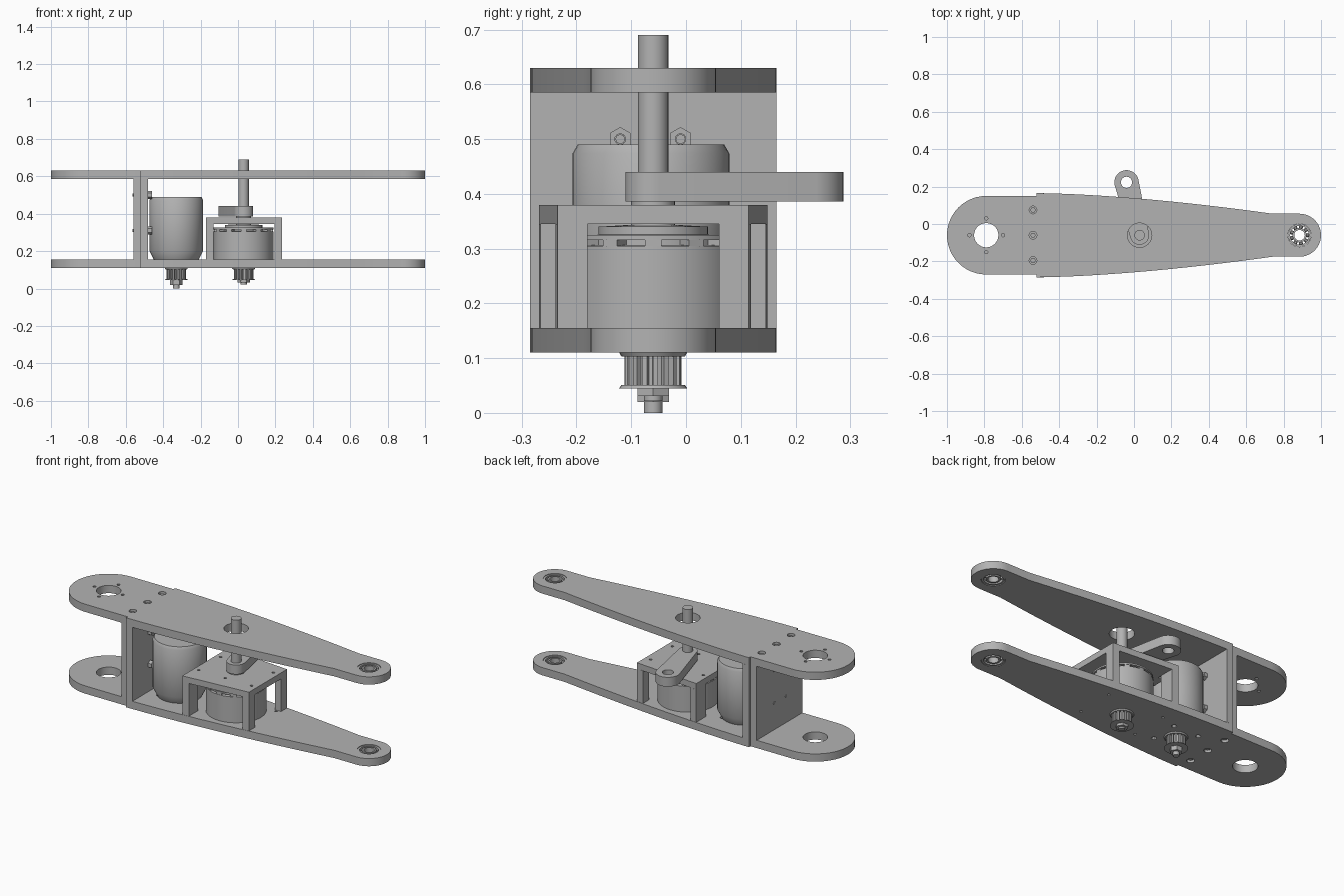
import bpy, bmesh, math
from mathutils import Matrix, Vector

old = bpy.data.objects.get("Cube")
if old:
    bpy.data.objects.remove(old, do_unlink=True)

grey = bpy.data.materials.new("machined grey")
grey.use_nodes = True
COLOUR = (0.45, 0.45, 0.45, 1)
grey.diffuse_color = COLOUR
grey.node_tree.nodes["Principled BSDF"].inputs["Base Color"].default_value = COLOUR

CY = -0.06                  # centre line of the arm
SHAFT, MOTOR = 0.03, -0.33  # x of the output shaft and of the tall motor
WALL, EYE, TIP = -0.54, -0.79, 0.885
LOW, HIGH = (0.11, 0.155), (0.585, 0.63)
TAU = 2 * math.pi


def finish(name, bm, matrix=None):
    bmesh.ops.remove_doubles(bm, verts=bm.verts, dist=1e-5)
    bmesh.ops.recalc_face_normals(bm, faces=bm.faces)
    if matrix:
        bm.transform(matrix)
    me = bpy.data.meshes.new(name)
    bm.to_mesh(me)
    bm.free()
    me.materials.append(grey)
    ob = bpy.data.objects.new(name, me)
    bpy.context.collection.objects.link(ob)
    bpy.ops.object.select_all(action='DESELECT')
    bpy.context.view_layer.objects.active = ob
    ob.select_set(True)
    bpy.ops.object.shade_smooth_by_angle(angle=math.radians(30))
    return ob


def circle(x, y, r, n=32, start=0.0, sweep=TAU):
    steps = n if sweep == TAU else n + 1
    return [(x + r * math.cos(start + sweep * i / n), y + r * math.sin(start + sweep * i / n))
            for i in range(steps)]


def rect(x0, x1, y0, y1):
    return [(x0, y0), (x1, y0), (x1, y1), (x0, y1)]


def slab(name, loops, z0, z1, matrix=None):
    """Extrude a flat outline; further loops become holes."""
    cu = bpy.data.curves.new(name, 'CURVE')
    cu.dimensions, cu.fill_mode, cu.extrude = '2D', 'BOTH', (z1 - z0) / 2
    for pts in loops:
        sp = cu.splines.new('POLY')
        sp.points.add(len(pts) - 1)
        for p, (x, y) in zip(sp.points, pts):
            p.co = (x, y, 0, 1)
        sp.use_cyclic_u = True
    tmp = bpy.data.objects.new(name + " outline", cu)
    bpy.context.collection.objects.link(tmp)
    bpy.context.view_layer.update()
    me = bpy.data.meshes.new_from_object(tmp.evaluated_get(bpy.context.evaluated_depsgraph_get()))
    bm = bmesh.new()
    bm.from_mesh(me)
    bpy.data.objects.remove(tmp)
    bpy.data.curves.remove(cu)
    bpy.data.meshes.remove(me)
    shift = Matrix.Translation((0, 0, (z0 + z1) / 2))
    return finish(name, bm, matrix @ shift if matrix else shift)


def lathe(name, x, y, profile, n=48):
    """Spin (radius, z) points about a vertical axis."""
    bm = bmesh.new()
    rings = [[bm.verts.new((x + px, y + py, z)) for px, py in circle(0, 0, max(r, 1e-4), n)]
             for r, z in profile]
    for a, b in zip(rings, rings[1:]):
        for i in range(n):
            j = (i + 1) % n
            bm.faces.new((a[i], a[j], b[j], b[i]))
    bm.faces.new(rings[0])
    bm.faces.new(rings[-1])
    return finish(name, bm)


def half_width(x):
    return 0.225 - 0.11 * max(0, (x + 0.52) / 1.26) ** 1.6


# Outline shared by both arm plates: round eye, shoulder, curved taper, round tip
xs = [-0.52 + 1.26 * i / 14 for i in range(15)]
outline = circle(EYE, CY, 0.21, 24, math.pi / 2, math.pi)
outline += [(-0.52, CY - 0.21)] + [(x, CY - half_width(x)) for x in xs]
outline += circle(TIP, CY, 0.115, 20, -math.pi / 2, math.pi)
outline += [(x, CY + half_width(x)) for x in reversed(xs)] + [(-0.52, CY + 0.21)]

screw_ys = (CY - 0.135, CY, CY + 0.135)
common = [circle(EYE, CY, 0.065), circle(TIP, CY, 0.062)]
common += [circle(WALL, y, 0.021, 12) for y in screw_ys]
eye_holes = [circle(EYE + dx, CY + dy, 0.009, 10)
             for dx, dy in ((0.09, 0), (-0.09, 0), (0, 0.09), (0, -0.09))]
mount_holes = [circle(MOTOR + sx * 0.08, CY + sy * 0.08, 0.014, 10) for sx in (-1, 1) for sy in (-1, 1)]
mount_holes += [circle(SHAFT + sx * 0.18, CY + sy * 0.11, 0.008, 10) for sx in (-1, 1) for sy in (-1, 1)]
slab("upper_plate", [outline] + common + eye_holes + [circle(SHAFT, CY, 0.065)], *HIGH)
slab("lower_plate", [outline] + common + mount_holes, *LOW)

# Screws and tip bearings in each plate
for tag, (z0, z1) in (("lower", LOW), ("upper", HIGH)):
    for i, y in enumerate(screw_ys):
        slab(f"{tag}_plate_screw_{i + 1}", [circle(WALL, y, 0.015, 6)], z0 + 0.01, z1 - 0.01)
    slab(f"{tag}_bearing_outer_ring", [circle(TIP, CY, 0.061), circle(TIP, CY, 0.05)], z0 + 0.003, z1 - 0.003)
    slab(f"{tag}_bearing_inner_ring", [circle(TIP, CY, 0.038), circle(TIP, CY, 0.028)], z0 + 0.003, z1 - 0.003)
    bm = bmesh.new()
    for x, y in circle(TIP, CY, 0.044, 9):
        bmesh.ops.create_uvsphere(bm, u_segments=10, v_segments=6, radius=0.011,
                                  matrix=Matrix.Translation((x, y, (z0 + z1) / 2)))
    finish(f"{tag}_bearing_balls", bm)

# Double upright wall between the plates, with its bolts
slab("rear_wall", [rect(-0.56, -0.52, CY - 0.21, CY + 0.21)], LOW[1], HIGH[0])
slab("front_wall", [rect(-0.52, -0.48, CY - 0.225, CY + 0.225)], LOW[1], HIGH[0])
for i, (y, z) in enumerate([(y, z) for y in (-0.12, -0.01) for z in (0.31, 0.5)]):
    side = Matrix.Translation((0, y, z)) @ Matrix.Rotation(math.pi / 2, 4, 'Y')
    slab(f"wall_nut_{i + 1}", [circle(0, 0, 0.022, 6), circle(0, 0, 0.01, 10)], -0.48, -0.46, side)
    slab(f"wall_bolt_{i + 1}", [circle(0, 0, 0.009, 8)], -0.564, -0.462, side)

# Bracket over the flat motor: tapered top and four corner posts
B0, B1, T = -0.17, 0.235, 0.04


def strip(x0, x1, inner=None):
    """Piece of the arm outline between two x positions, on one side or both."""
    lo = [(x, CY - half_width(x) + 0.002) for x in (x0, x1)]
    if inner is not None:
        return lo + [(x1, CY - inner), (x0, CY - inner)]
    return lo + [(x, 2 * CY - y) for x, y in reversed(lo)]


top_holes = [circle(SHAFT, CY, 0.045)]
top_holes += [circle(SHAFT + sx * 0.17, CY + sy * 0.1, 0.008, 10) for sx in (-1, 1) for sy in (-1, 1)]
top_holes += [circle(SHAFT, CY + s * 0.1, 0.008, 10) for s in (-1, 1)]
slab("bracket_top", [strip(B0, B1)] + top_holes, 0.345, 0.38)
for tag, x0 in (("left", B1 - T), ("right", B0)):
    post = strip(x0, x0 + T, 0.12)
    slab(f"bracket_front_{tag}_post", [post], LOW[1], 0.345)
    slab(f"bracket_back_{tag}_post", [[(x, 2 * CY - y) for x, y in post]], LOW[1], 0.345)

# Tall motor
lathe("tall_motor", MOTOR, CY - 0.004, [(0.12, 0.155), (0.143, 0.2), (0.143, 0.474), (0.134, 0.49)], 40)

# Flat motor: can, vented neck and cap
lathe("flat_motor", SHAFT, CY, [(0.16, 0.155), (0.16, 0.305), (0.125, 0.307), (0.125, 0.318),
                                (0.1, 0.326), (0.1, 0.34), (0.05, 0.343)], 56)
bm = bmesh.new()
for i in range(12):
    turn = Matrix.Translation((SHAFT, CY, 0.313)) @ Matrix.Rotation(TAU * i / 12, 4, 'Z')
    bmesh.ops.create_cube(bm, size=1, matrix=turn @ Matrix.Translation((0.135, 0, 0))
                          @ Matrix.Diagonal((0.045, 0.03, 0.016, 1)))
finish("flat_motor_vent_ribs", bm)
slab("flat_motor_rim", [circle(SHAFT, CY, 0.16, 56), circle(SHAFT, CY, 0.145, 56)], 0.316, 0.325)

# Output shaft and crank lever
lathe("output_shaft", SHAFT, CY, [(0.028, 0.33), (0.028, 0.69)], 24)
lathe("shaft_collar", SHAFT, CY, [(0.04, 0.34), (0.04, 0.39)], 24)
hub, end = Vector((SHAFT, CY)), Vector((-0.04, 0.223))
aim = math.atan2(end.y - hub.y, end.x - hub.x)
lever = circle(*end, 0.065, 20, aim - math.pi / 2, math.pi)
lever += circle(*hub, 0.051, 20, aim + math.pi / 2, math.pi)
slab("crank_lever", [lever, circle(*end, 0.03, 24)], 0.386, 0.44)

# Toothed pulleys under the lower plate
for tag, x, drop in (("tall_motor", MOTOR, 0.0), ("flat_motor", SHAFT, 0.022)):
    teeth = []
    for i in range(16):
        for f, r in ((0.0, 0.052), (0.45, 0.052), (0.55, 0.041), (0.95, 0.041)):
            a = TAU * (i + f) / 16
            teeth.append((x + r * math.cos(a), CY + r * math.sin(a)))
    slab(f"{tag}_pulley_teeth", [teeth], 0.05, 0.104)
    lathe(f"{tag}_pulley_lower_flange", x, CY, [(0.062, 0.045), (0.058, 0.051)], 24)
    lathe(f"{tag}_pulley_upper_flange", x, CY, [(0.058, 0.103), (0.062, 0.11)], 24)
    slab(f"{tag}_pulley_nut", [circle(x, CY, 0.033, 6)], 0.02 + drop / 2, 0.047)
    lathe(f"{tag}_drive_shaft", x, CY, [(0.017, drop), (0.017, 0.06)], 16)
